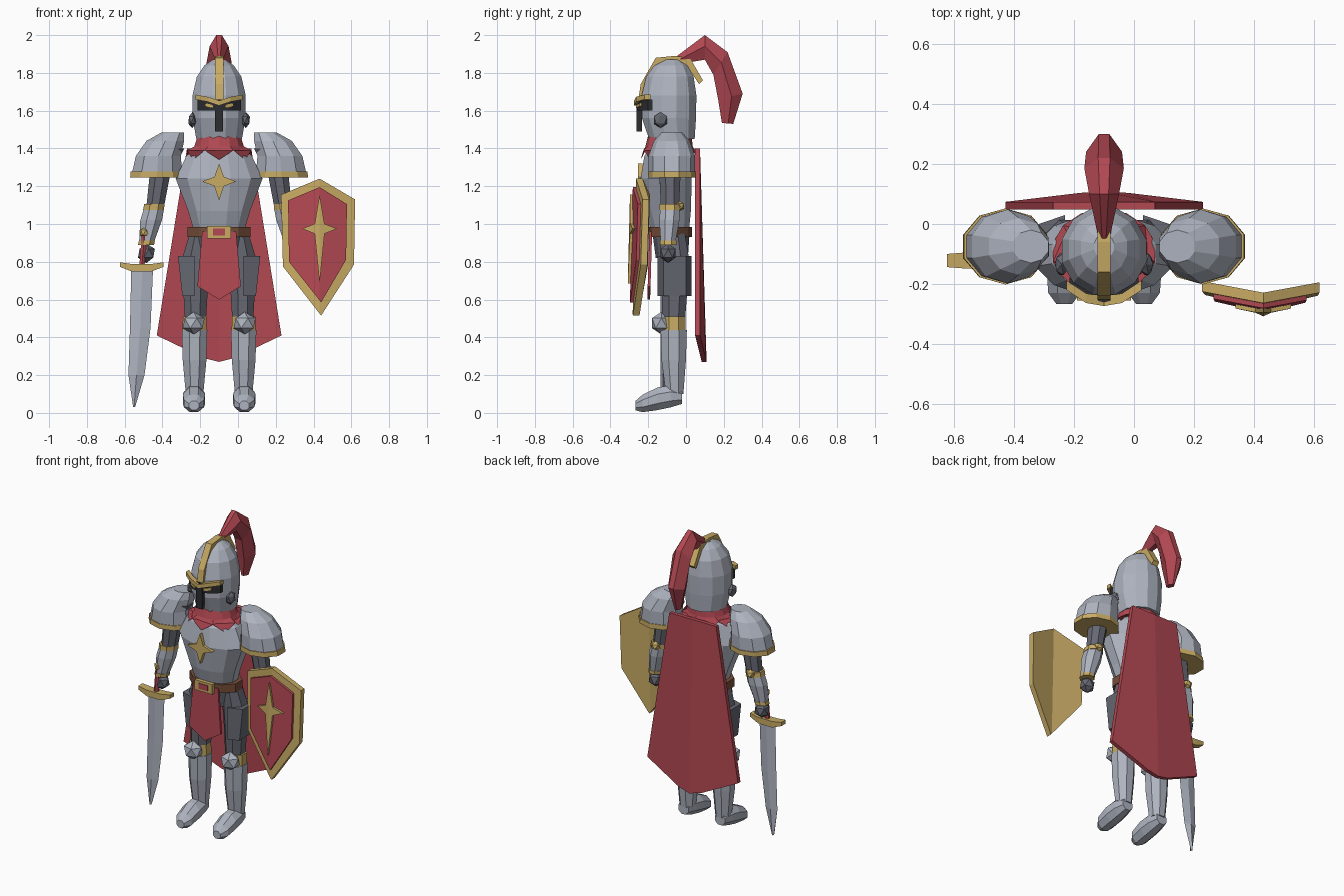
import bpy, bmesh, math
from mathutils import Vector

CX = -0.10  # body centre line


def material(name, rgb):
    m = bpy.data.materials.new(name)
    m.diffuse_color = (*rgb, 1)
    return m


SILVER = material("silver steel", (0.42, 0.45, 0.52))
DARK = material("dark steel", (0.135, 0.14, 0.17))
BLACK = material("visor black", (0.025, 0.026, 0.03))
RED = material("red cloth", (0.45, 0.065, 0.085))
GOLD = material("gold trim", (0.58, 0.41, 0.13))
BROWN = material("brown leather", (0.18, 0.075, 0.04))


def finish(name, bm, mat):
    bmesh.ops.recalc_face_normals(bm, faces=bm.faces[:])
    me = bpy.data.meshes.new(name)
    bm.to_mesh(me)
    bm.free()
    me.materials.append(mat)
    ob = bpy.data.objects.new(name, me)
    bpy.context.collection.objects.link(ob)
    return ob


def loft(name, rings, mat, caps=True):
    bm = bmesh.new()
    vs = [[bm.verts.new(p) for p in r] for r in rings]
    n = len(vs[0])
    for a, b in zip(vs, vs[1:]):
        for i in range(n):
            j = (i + 1) % n
            bm.faces.new((a[i], a[j], b[j], b[i]))
    if caps:
        bm.faces.new(vs[0])
        bm.faces.new(vs[-1])
    return finish(name, bm, mat)


def ring(x, y, z, rx, ry, n=8, phase=0.5):
    return [(x + rx * math.cos(t), y + ry * math.sin(t), z)
            for t in (2 * math.pi * (i + phase) / n for i in range(n))]


def limb(name, spec, mat, n=8):
    """spec: (x, y, z, rx, ry) per level"""
    return loft(name, [ring(*s, n) for s in spec], mat)


def bar(name, path, hh, hd, mat):
    """rectangular section swept along x"""
    return loft(name, [[(x, y + a * hd, z + b * hh) for a, b in
                        ((-1, -1), (1, -1), (1, 1), (-1, 1))] for x, y, z in path], mat)


def box(name, c, s, mat):
    x, y, z = c
    return bar(name, [(x - s[0], y, z), (x + s[0], y, z)], s[2], s[1], mat)


def ball(name, c, s, mat):
    bm = bmesh.new()
    bmesh.ops.create_icosphere(bm, subdivisions=1, radius=1)
    for v in bm.verts:
        v.co = Vector([c[i] + v.co[i] * s[i] for i in range(3)])
    return finish(name, bm, mat)


def plate(name, outline, front, thick, mat, fold=None):
    """xz outline given thickness along y; fold = (x centre, slope)"""
    bm = bmesh.new()
    bm.faces.new([bm.verts.new((x, 0, z)) for x, z in outline])
    if fold:
        bmesh.ops.bisect_plane(bm, geom=bm.verts[:] + bm.edges[:] + bm.faces[:],
                               plane_co=(fold[0], 0, 0), plane_no=(1, 0, 0))
    bm.normal_update()
    ex = bmesh.ops.extrude_face_region(bm, geom=bm.faces[:])
    back = {v for v in ex["geom"] if isinstance(v, bmesh.types.BMVert)}
    for v in bm.verts:
        v.co.y = front(v.co.x, v.co.z) if callable(front) else front
        if v in back:
            v.co.y += thick
    # the extruded source faces stay as the front side
    return finish(name, bm, mat)


def star(cx, cz, w, up, down, inner):
    return [(cx, cz + up), (cx + inner, cz + inner), (cx + w, cz), (cx + inner, cz - inner),
            (cx, cz - down), (cx - inner, cz - inner), (cx - w, cz), (cx - inner, cz + inner)]


# --- helmet
loft("helmet", [ring(CX, y, z, rx, ry, 12) for y, z, rx, ry in (
    (-0.075, 1.45, 0.125, 0.125), (-0.09, 1.56, 0.145, 0.148), (-0.09, 1.68, 0.146, 0.15),
    (-0.085, 1.78, 0.122, 0.13), (-0.08, 1.84, 0.08, 0.09), (-0.075, 1.87, 0.035, 0.04))], SILVER)
crest = [(-0.255, 1.64), (-0.24, 1.74), (-0.16, 1.88), (-0.06, 1.89), (0.02, 1.88), (0.09, 1.76),
         (0.07, 1.74), (0.01, 1.83), (-0.06, 1.85), (-0.14, 1.84), (-0.21, 1.72), (-0.225, 1.64)]
loft("helmet_crest", [[(CX + s * 0.022, y, z) for y, z in crest] for s in (-1, 1)], GOLD)
bar("visor_slot", [(CX + dx, y, 1.63) for dx, y in (
    (-0.115, -0.19), (-0.06, -0.235), (0, -0.25), (0.06, -0.235), (0.115, -0.19))],
    0.03, 0.012, BLACK)
box("nose_guard", (CX, -0.248, 1.57), (0.021, 0.014, 0.08), BLACK)
for s in (-1, 1):
    bar("brow", [(CX + s * 0.125, -0.205, 1.672), (CX + s * 0.06, -0.248, 1.66),
                 (CX, -0.258, 1.64)], 0.013, 0.016, GOLD)
    bar("eye_trim", [(CX + s * 0.075, -0.24, 1.632), (CX + s * 0.03, -0.258, 1.622)],
        0.008, 0.006, GOLD)
    ball("visor_bolt", (CX + s * 0.142, -0.135, 1.55), (0.024, 0.042, 0.042), DARK)

# --- plume: upper edge, lower edge, half width
plume = [((-0.06, 1.88), (-0.02, 1.85), 0.02), ((0.10, 2.0), (0.10, 1.87), 0.05),
         ((0.22, 1.91), (0.145, 1.79), 0.066), ((0.30, 1.69), (0.17, 1.66), 0.06),
         ((0.25, 1.53), (0.19, 1.535), 0.02)]
rings = []
for (uy, uz), (ly, lz), w in plume:
    mix = lambda t: (uy + (ly - uy) * t, uz + (lz - uz) * t)
    rings.append([(CX + dx * w, *mix(t)) for dx, t in (
        (-0.3, 0), (0.3, 0), (1, 0.45), (0.4, 1), (-0.4, 1), (-1, 0.45))])
loft("plume", rings, RED)

# --- torso, collar, belt and tabard
loft("breastplate", [ring(CX, y, z, rx, ry, 12) for y, z, rx, ry in (
    (-0.085, 0.97, 0.14, 0.105), (-0.095, 1.07, 0.17, 0.125), (-0.105, 1.24, 0.238, 0.14),
    (-0.10, 1.36, 0.18, 0.125), (-0.085, 1.41, 0.12, 0.10))], SILVER)
collar = [ring(CX, -0.085, 1.47, 0.115, 0.115, 14), ring(CX, -0.09, 1.41, 0.135, 0.125, 14),
          [(x, y, 1.39 if i % 2 else 1.34)
           for i, (x, y, z) in enumerate(ring(CX, -0.095, 0, 0.175, 0.145, 14))]]
loft("collar", collar, RED)
plate("chest_star", star(CX, 1.225, 0.09, 0.095, 0.10, 0.025), -0.255, 0.025, GOLD)
limb("hips", [(CX, -0.075, 0.82, 0.13, 0.085), (CX, -0.08, 0.97, 0.15, 0.10)], DARK, 10)
limb("belt", [(CX, -0.085, 0.93, 0.175, 0.118), (CX, -0.085, 0.985, 0.175, 0.118)], BROWN, 10)
box("buckle", (CX, -0.205, 0.957), (0.064, 0.012, 0.033), GOLD)
box("buckle_inset", (CX, -0.218, 0.957), (0.032, 0.003, 0.018), RED)
plate("tabard", [(-0.19, 0.96), (-0.01, 0.96), (0.015, 0.67), (CX, 0.6), (-0.215, 0.67)],
      lambda x, z: -0.205 + 0.03 * (z - 0.6), 0.015, RED, (CX, 0))

# --- cape
plate("cape", [(-0.27, 1.40), (0.07, 1.40), (0.23, 0.41), (-0.02, 0.29), (CX, 0.27),
               (-0.18, 0.29), (-0.43, 0.41)],
      lambda x, z: 0.048 + max(0, 0.41 - z) * 0.25, 0.026, RED, (CX, 0))

for s in (-1, 1):
    X = lambda d: CX + s * d
    # --- legs
    limb("thigh", [(X(0.125), -0.065, 0.49, 0.06, 0.065), (X(0.125), -0.06, 0.68, 0.072, 0.075),
                   (X(0.12), -0.06, 0.83, 0.078, 0.08), (X(0.105), -0.07, 0.95, 0.055, 0.07)], DARK)
    loft("hip_plate", [[(X(a), y, z) for a, y in ((0.13, -0.15), (o, -0.12), (o, 0.0), (0.13, 0.03))]
                       for z, o in ((0.62, 0.195), (0.83, 0.218))], DARK)
    limb("knee_band", [(X(0.13), -0.065, 0.43, 0.069, 0.068),
                       (X(0.13), -0.065, 0.51, 0.067, 0.068)], GOLD)
    ball("knee_cap", (X(0.135), -0.13, 0.475), (0.065, 0.058, 0.06), SILVER)
    limb("greave", [(X(0.13), -0.06, 0.10, 0.05, 0.05), (X(0.13), -0.065, 0.28, 0.068, 0.07),
                    (X(0.13), -0.065, 0.44, 0.073, 0.075)], SILVER)
    loft("foot", [[(X(0.133) + w * math.cos(t), y, (lo + hi) / 2 + (hi - lo) / 2 * math.sin(t))
                   for t in (math.pi * (i + 0.5) / 4 for i in range(8))]
                  for y, w, lo, hi in ((-0.02, 0.04, 0.045, 0.125), (-0.08, 0.058, 0.025, 0.15),
                                       (-0.15, 0.064, 0.01, 0.14), (-0.23, 0.058, 0.0, 0.10),
                                       (-0.268, 0.028, 0.012, 0.065))], SILVER)
    # --- arms
    limb("upper_arm", [(X(0.34), -0.085, 1.08, 0.05, 0.052), (X(0.315), -0.085, 1.25, 0.058, 0.06),
                       (X(0.24), -0.085, 1.40, 0.06, 0.06)], DARK)
    limb("elbow_band", [(X(0.347), -0.085, 1.075, 0.06, 0.06),
                        (X(0.343), -0.085, 1.105, 0.058, 0.06)], GOLD)
    ball("elbow_guard", (X(0.345), -0.04, 1.095), (0.035, 0.035, 0.03), GOLD)
    limb("forearm", [(X(0.385), -0.095, 0.90, 0.042, 0.042), (X(0.36), -0.088, 1.02, 0.062, 0.058),
                     (X(0.345), -0.085, 1.08, 0.058, 0.056)], SILVER)
    limb("wrist_band", [(X(0.387), -0.095, 0.89, 0.046, 0.047),
                        (X(0.382), -0.095, 0.912, 0.046, 0.047)], GOLD)
    ball("hand", (X(0.385), -0.095, 0.845), (0.05, 0.046, 0.052), DARK)
    # --- shoulder pads with gold rim
    loft("shoulder_pad", [ring(X(d), -0.075, z, rx, ry, 10) for d, z, rx, ry in (
        (0.328, 1.27, 0.140, 0.122), (0.322, 1.36, 0.125, 0.124), (0.285, 1.44, 0.105, 0.095),
        (0.245, 1.485, 0.062, 0.055))], SILVER)
    limb("shoulder_rim", [(X(0.33), -0.075, 1.247, 0.148, 0.127),
                          (X(0.33), -0.075, 1.278, 0.145, 0.127)], GOLD, 10)

# --- sword
SX, SY = -0.51, -0.122
limb("sword_grip", [(SX, SY, 0.76, 0.016, 0.016), (SX + 0.015, SY, 0.95, 0.016, 0.016)], RED, 6)
ball("sword_pommel", (SX + 0.015, SY, 0.955), (0.028, 0.026, 0.03), GOLD)
loft("sword_guard", [[(x, SY + a * d, z + b * h) for a, b in ((-1, -1), (1, -1), (1, 1), (-1, 1))]
                     for x, z, d, h in ((-0.625, 0.785, 0.022, 0.012), (-0.56, 0.768, 0.027, 0.02),
                                        (-0.46, 0.768, 0.027, 0.02),
                                        (-0.395, 0.785, 0.02, 0.012))], GOLD)
loft("sword_blade", [[(l, SY, z), ((l + r) / 2, SY - 0.012, z), (r, SY, z),
                      ((l + r) / 2, SY + 0.012, z)] for l, r, z in (
    (-0.565, -0.45, 0.76), (-0.572, -0.463, 0.45), (-0.58, -0.495, 0.2),
    (-0.555, -0.545, 0.03))], SILVER)

# --- shield: folded plates sharing the same ridge
HX = 0.432
outer = [(HX, 1.24), (0.62, 1.13), (0.614, 0.785), (0.44, 0.515), (0.238, 0.775), (0.228, 1.155)]
inner = [(HX, 1.195), (0.577, 1.105), (0.572, 0.81), (0.44, 0.585), (0.27, 0.80), (0.265, 1.125)]


def ridge(y0):
    return lambda x, z: y0 + 0.2 * abs(x - HX) + 0.025 * (z - 0.9)


plate("shield_rim", outer, ridge(-0.273), 0.035, GOLD, (HX, 0))
plate("shield_face", inner, ridge(-0.289), 0.02, RED, (HX, 0))
plate("shield_star", star(HX, 0.975, 0.092, 0.18, 0.29, 0.026), ridge(-0.303), 0.018, GOLD, (HX, 0))
